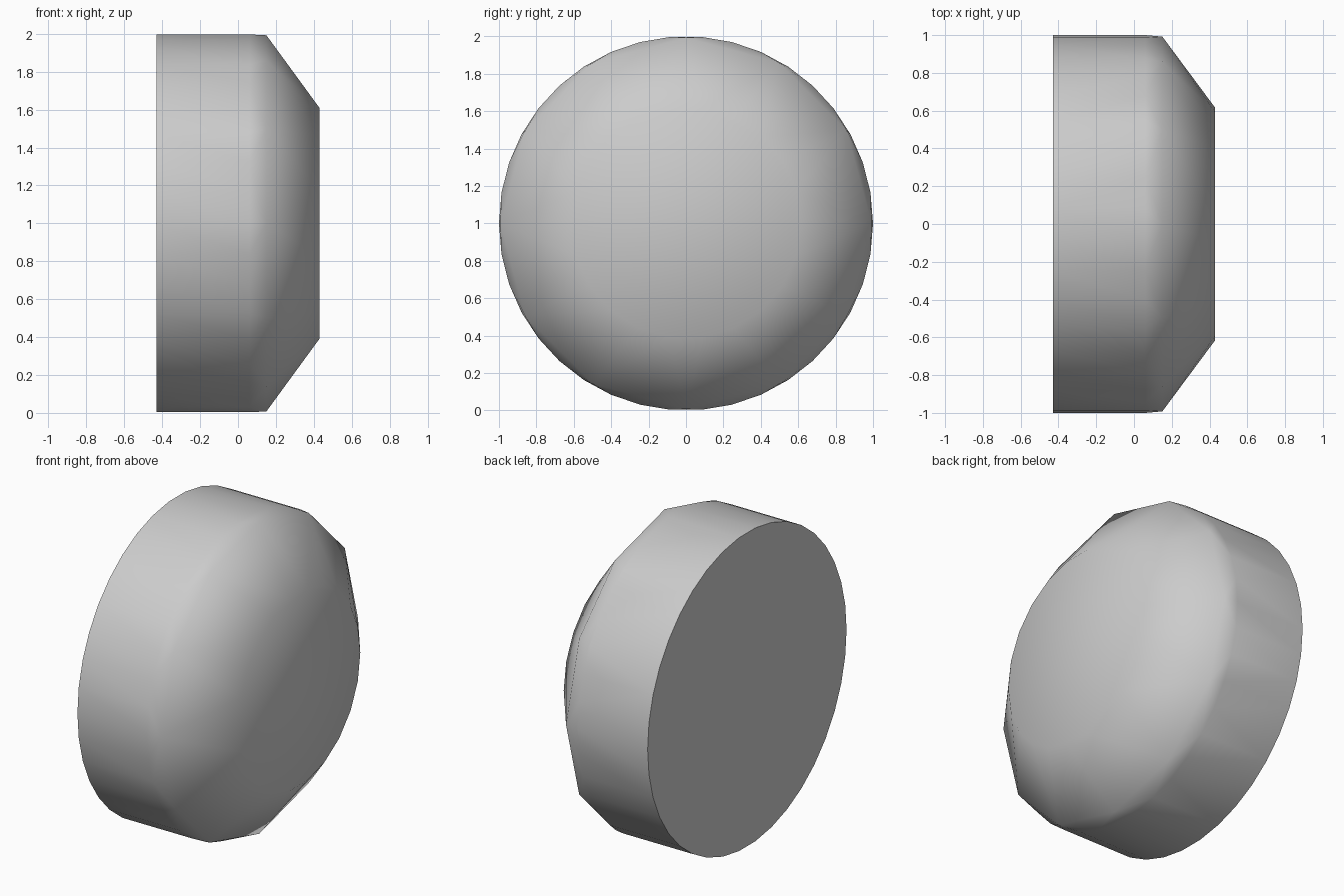
import bpy, bmesh, math

cube = bpy.data.objects.get("Cube")
if cube:
    bpy.data.objects.remove(cube, do_unlink=True)

grey = bpy.data.materials.new("plain grey")
grey.use_nodes = True
colour = (0.6, 0.6, 0.6, 1)
grey.diffuse_color = colour
grey.node_tree.nodes["Principled BSDF"].inputs["Base Color"].default_value = colour


def ring(bm, sides, x, radius):
    """Circle of points around the x axis, first point on +y."""
    for i in range(sides):
        a = 2 * math.pi * i / sides
        bm.verts.new((x, radius * math.cos(a), 1 + radius * math.sin(a)))


# Wheel: round rim, twelve-cornered shoulder and small flat cap, wrapped in a hull
bm = bmesh.new()
ring(bm, 38, -0.43, 1.0)
ring(bm, 38, 0.06, 1.0)
ring(bm, 12, 0.15, 0.992)
ring(bm, 22, 0.43, 0.615)
bmesh.ops.convex_hull(bm, input=bm.verts[:])
bmesh.ops.dissolve_limit(bm, angle_limit=0.005, verts=bm.verts[:], edges=bm.edges[:])
bmesh.ops.recalc_face_normals(bm, faces=bm.faces[:])
mesh = bpy.data.meshes.new("wheel")
bm.to_mesh(mesh)
bm.free()
mesh.materials.append(grey)
wheel = bpy.data.objects.new("wheel", mesh)
bpy.context.collection.objects.link(wheel)

# Smooth sides with crisp cap edges
bpy.ops.object.select_all(action="DESELECT")
wheel.select_set(True)
bpy.context.view_layer.objects.active = wheel
bpy.ops.object.shade_smooth_by_angle(angle=math.radians(45))
